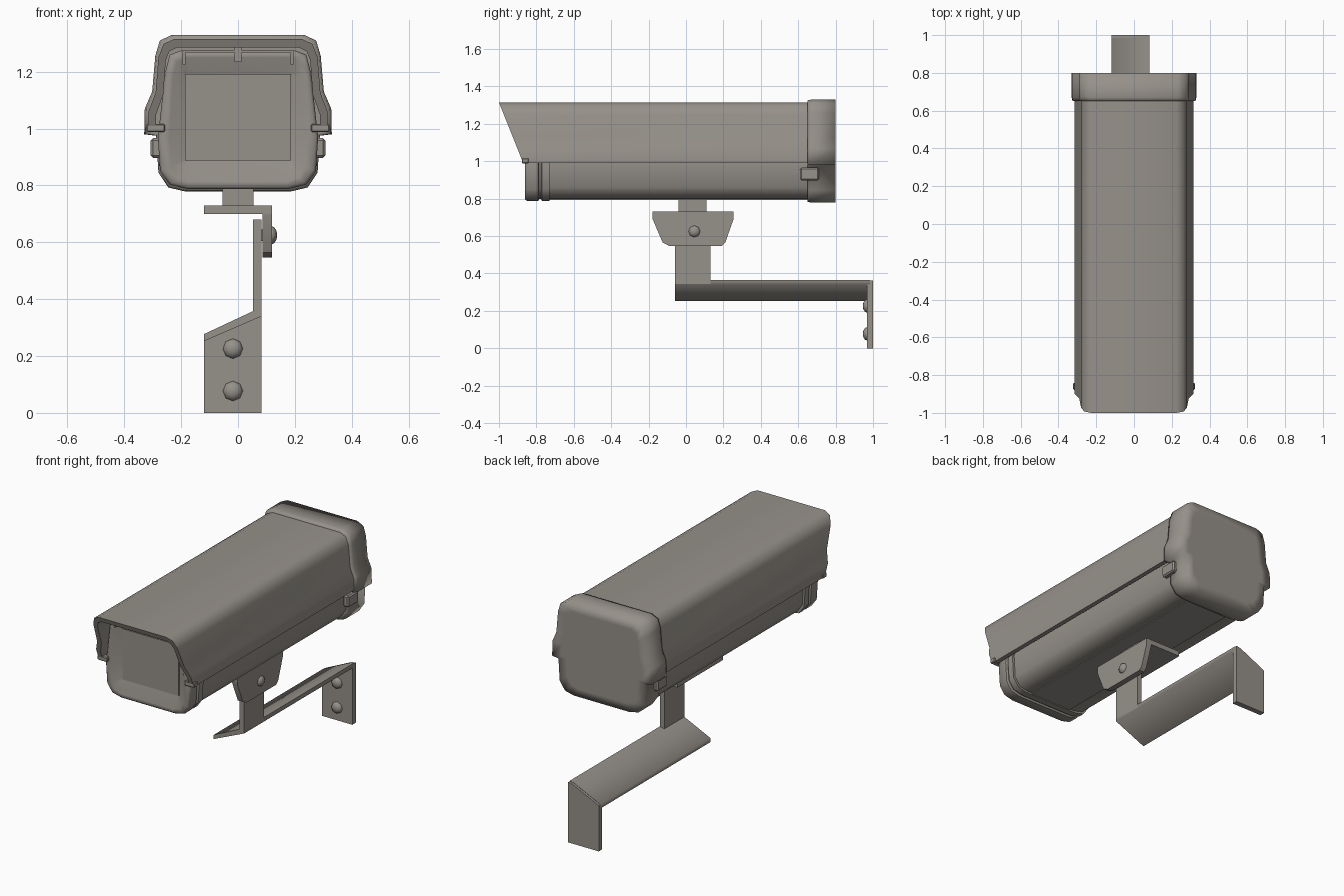
import bpy, bmesh, math
from mathutils import Vector, Matrix

if "Cube" in bpy.data.objects:
    bpy.data.objects.remove(bpy.data.objects["Cube"])

mat = bpy.data.materials.new("warm grey metal")
mat.diffuse_color = (0.305, 0.282, 0.253, 1)
mat.use_nodes = True
mat.node_tree.nodes["Principled BSDF"].inputs["Base Color"].default_value = mat.diffuse_color


def finish(bm, name, angle=35):
    bmesh.ops.recalc_face_normals(bm, faces=bm.faces)
    me = bpy.data.meshes.new(name)
    bm.to_mesh(me)
    bm.free()
    ob = bpy.data.objects.new(name, me)
    bpy.context.collection.objects.link(ob)
    me.materials.append(mat)
    bpy.ops.object.select_all(action='DESELECT')
    ob.select_set(True)
    bpy.context.view_layer.objects.active = ob
    bpy.ops.object.shade_smooth_by_angle(angle=math.radians(angle))
    return ob


def mirrored(half):
    """Close a right-hand (x, z) profile with its mirror image."""
    return half + [(-x, z) for x, z in reversed(half)]


def toward(profile, k, cz=1.04):
    return [(x * k, cz + (z - cz) * k) for x, z in profile]


def loft(name, rings, angle=35):
    """Skin a list of (y, xz-profile) rings and cap both ends."""
    bm = bmesh.new()
    rows = [[bm.verts.new((x, y, z)) for x, z in prof] for y, prof in rings]
    n = len(rows[0])
    for a, b in zip(rows, rows[1:]):
        for i in range(n):
            j = (i + 1) % n
            bm.faces.new((a[i], a[j], b[j], b[i]))
    bm.faces.new(rows[0])
    bm.faces.new(rows[-1])
    return finish(bm, name, angle)


def box(name, x, y, z, bevel=0.0):
    bm = bmesh.new()
    bmesh.ops.create_cube(bm, size=1)
    for v in bm.verts:
        for i, (lo, hi) in enumerate((x, y, z)):
            v.co[i] = lo if v.co[i] < 0 else hi
    if bevel:
        bmesh.ops.bevel(bm, geom=bm.edges[:], offset=bevel, segments=1, affect='EDGES')
    return finish(bm, name)


def bolt(name, loc, axis, r, h):
    """Low domed bolt head standing on a plate."""
    bm = bmesh.new()
    bmesh.ops.create_uvsphere(bm, u_segments=8, v_segments=6, radius=1)
    rot = Vector((0, 0, 1)).rotation_difference(Vector(axis)).to_matrix().to_4x4()
    bm.transform(Matrix.Translation(loc) @ rot @ Matrix.Diagonal((r, r, h, 1)))
    return finish(bm, name, 60)


# Rear cap with a softly shaded back face
cap = mirrored([(0.186, 0.779), (0.245, 0.793), (0.28, 0.845), (0.288, 0.975), (0.33, 0.98),
                (0.328, 1.07), (0.302, 1.13), (0.291, 1.256), (0.275, 1.31), (0.232, 1.33)])
loft("rear_cap", [(0.65, toward(cap, 0.9)), (0.65, toward(cap, 0.985)), (0.67, cap), (0.80, cap),
                  (0.80, toward(cap, 0.82))], 100)

# Camera housing with a flat rail underneath
body = mirrored([(0.17, 0.798), (0.23, 0.812), (0.262, 0.86), (0.27, 0.99),
                 (0.25, 1.2), (0.235, 1.25), (0.2, 1.265)])
loft("housing", [(-0.74, body), (0.66, body)], 60)
box("bottom_rail", (-0.14, 0.14), (-0.74, 0.66), (0.793, 0.85))

# Front bezel: grooved collar, then a shallow funnel down to the window
rim = mirrored([(0.18, 0.788), (0.24, 0.803), (0.274, 0.85), (0.282, 0.97),
                (0.256, 1.2), (0.24, 1.26), (0.2, 1.275)])
lip = mirrored([(0.17, 0.815), (0.215, 0.83), (0.235, 0.865), (0.242, 0.97),
                (0.228, 1.19), (0.215, 1.235), (0.18, 1.25)])
pane = mirrored([(0.17, 0.885), (0.185, 0.885), (0.19, 0.89), (0.19, 1.0),
                 (0.19, 1.185), (0.185, 1.195), (0.17, 1.195)])
loft("front_bezel", [(-0.73, toward(rim, 0.9)), (-0.73, rim), (-0.77, rim), (-0.775, toward(rim, 0.96)),
                     (-0.785, toward(rim, 0.96)), (-0.79, rim), (-0.85, rim),
                     (-0.86, toward(rim, 0.97)), (-0.86, lip), (-0.825, pane)], 60)
box("window", (-0.187, 0.187), (-0.831, -0.823), (0.888, 1.192))

# Sunshield: bent sheet with a raked front edge
outer = mirrored([(0.315, 0.99), (0.315, 1.06), (0.290, 1.125), (0.280, 1.25), (0.262, 1.298), (0.225, 1.315)])
inner = mirrored([(0.288, 0.99), (0.288, 1.05), (0.263, 1.12), (0.254, 1.24), (0.242, 1.272), (0.215, 1.285)])
bm = bmesh.new()
rows = []
for front in (True, False):
    for prof in (outer, inner):
        rows.append([bm.verts.new((x, -1 + (1.315 - z) * 0.4 if front else 0.66, z)) for x, z in prof])
fo, fi, bo, bi = rows
last = len(outer) - 1
for i in range(last):
    j = i + 1
    for a, b in ((fo, bo), (fi, bi), (fo, fi), (bo, bi)):
        bm.faces.new((a[i], a[j], b[j], b[i]))
for i in (0, last):
    bm.faces.new((fo[i], fi[i], bi[i], bo[i]))
finish(bm, "sunshield", 50)

# Clips under the front of the shield roof
box("visor_strip", (-0.19, 0.19), (-0.90, -0.85), (1.268, 1.276))
for x, w, z0, z1 in ((-0.19, 0.005, 1.225, 1.275), (0.19, 0.005, 1.225, 1.275), (0, 0.012, 1.235, 1.286)):
    box("visor_tab", (x - w, x + w), (-0.90, -0.86), (z0, z1))

# Side clips and rear latches
for s in (-1, 1):
    box("front_clip", sorted((s * 0.257, s * 0.322)), (-0.878, -0.842), (0.988, 1.016), 0.004)
    box("rear_latch", sorted((s * 0.27, s * 0.307)), (0.61, 0.71), (0.897, 0.967), 0.008)

# Mounting post and tilt knuckle
box("mount_post", (-0.055, 0.055), (-0.04, 0.11), (0.72, 0.82))
box("knuckle_top", (-0.12, 0.12), (-0.178, 0.254), (0.70, 0.73))
side = [(-0.178, 0.73), (-0.178, 0.69), (-0.125, 0.565), (-0.09, 0.547),
        (0.19, 0.547), (0.21, 0.565), (0.254, 0.69), (0.254, 0.73)]
bm = bmesh.new()
a, b = [[bm.verts.new((x, y, z)) for y, z in side] for x in (0.086, 0.12)]
for i in range(len(side)):
    j = (i + 1) % len(side)
    bm.faces.new((a[i], a[j], b[j], b[i]))
bm.faces.new(a)
bm.faces.new(b)
finish(bm, "knuckle_side")
bolt("knuckle_bolt", (0.116, 0.045, 0.625), (1, 0, 0), 0.033, 0.022)
box("knuckle_pin", (0.075, 0.09), (0.025, 0.065), (0.605, 0.645))

# Bent wall arm: upright strip, slanted bar, wall plate
upright = [(0.083, 0.345), (0.083, 0.68), (0.053, 0.68), (0.053, 0.345)]
loft("arm_upright", [(-0.06, upright), (0.13, upright)])
bar = [(-0.12, 0.252), (0.083, 0.34), (0.083, 0.365), (0.053, 0.358), (-0.12, 0.277)]
loft("arm_bar", [(-0.06, bar), (0.985, bar)], 70)
plate = [(-0.12, 0), (0.083, 0), (0.083, 0.362), (0.053, 0.356), (-0.12, 0.275)]
loft("wall_plate", [(0.967, plate), (1.0, plate)])
for z in (0.077, 0.226):
    bolt("wall_bolt", (-0.018, 0.969, z), (0, -1, 0), 0.036, 0.024)
